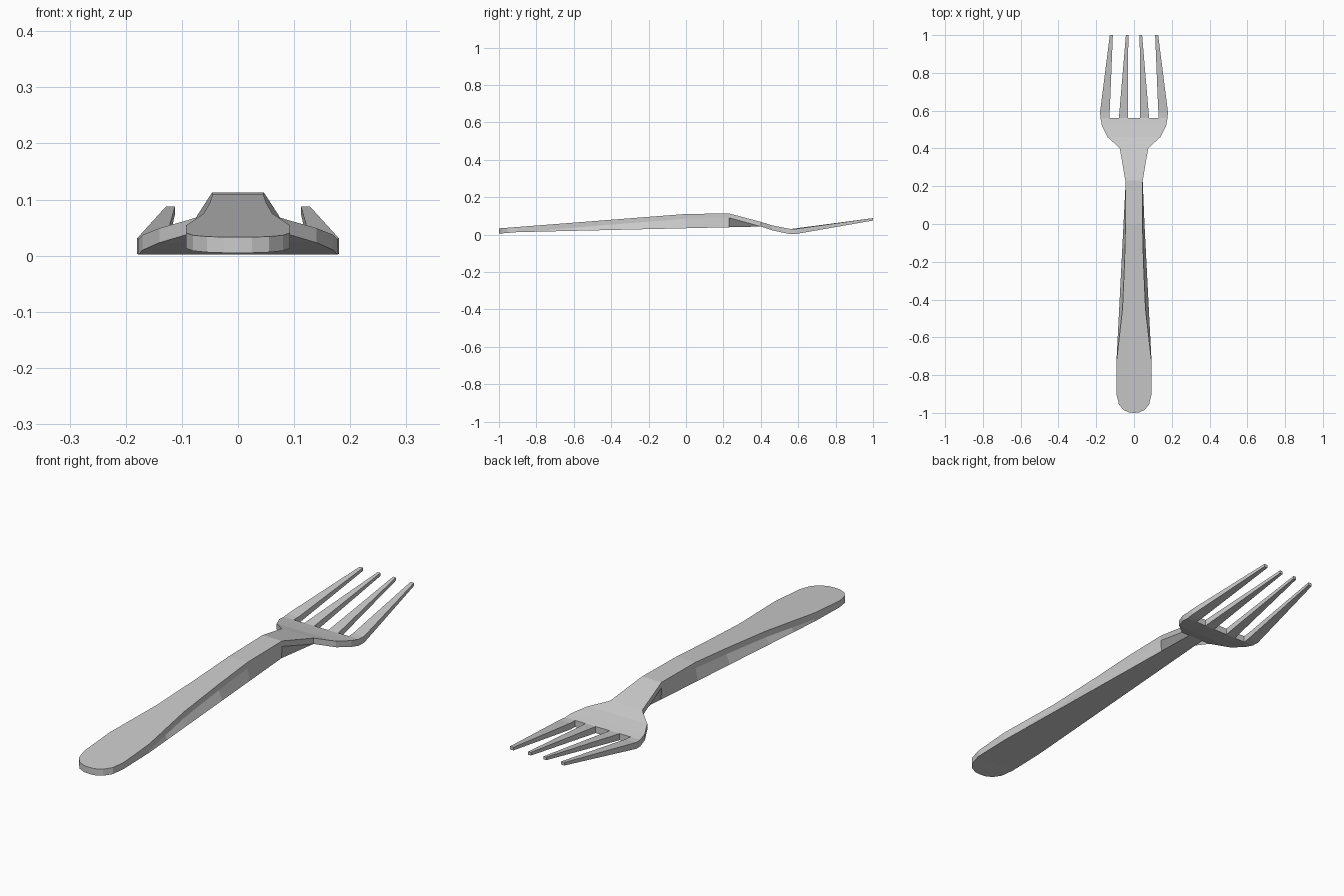
import bpy, bmesh

if "Cube" in bpy.data.objects:
    bpy.data.objects.remove(bpy.data.objects["Cube"])

# Side profile: y, top z, bottom z
PROFILE = [(-1, .033, .005), (0, .110, .085), (.23, .113, .09), (.40, .068, .043),
           (.47, .046, .02), (.57, .028, 0), (1, .088, .075)]
# Handle and head outline: y, half width
BODY = [(-.998, .025), (-.985, .055), (-.955, .080), (-.90, .093), (-.73, .093),
        (-.60, .078), (-.45, .061), (-.20, .050), (0, .045), (.23, .046),
        (.40, .075), (.415, .090), (.46, .140), (.52, .170), (.56, .177)]
# Tines: y, inner x, outer x
OUTER_TINE = [(.56, .130, .177), (.59, .129, .180), (.63, .127, .175), (1, .112, .128)]
INNER_TINE = [(.56, .033, .080), (1, .030, .043)]
KEEL_START, KEEL_END = -.90, .40


def height(y, col):
    """Interpolate the side profile."""
    for a, b in zip(PROFILE, PROFILE[1:]):
        if y <= b[0]:
            t = (y - a[0]) / (b[0] - a[0])
            return a[col] + t * (b[col] - a[col])
    return PROFILE[-1][col]


def finish(bm, name):
    bmesh.ops.remove_doubles(bm, verts=bm.verts, dist=1e-5)
    bmesh.ops.recalc_face_normals(bm, faces=bm.faces)
    mesh = bpy.data.meshes.new(name)
    bm.to_mesh(mesh)
    bm.free()
    ob = bpy.data.objects.new(name, mesh)
    bpy.context.collection.objects.link(ob)
    return ob


def top_face(bm, pts):
    bm.faces.new([bm.verts.new((x, y, height(y, 1))) for x, y in pts])


# Fork blank: handle, head and four tines as one bent plate
bm = bmesh.new()
top_face(bm, [(-.025, -.998), (0, -1), (.025, -.998)])
for (y0, w0), (y1, w1) in zip(BODY, BODY[1:]):
    far = [(w1, y1), (-w1, y1)]
    if y1 == .56:
        xs = [.177, .130, .080, .033]
        far = [(x, y1) for x in xs + [-x for x in reversed(xs)]]
    top_face(bm, [(-w0, y0), (w0, y0)] + far)
for tine in (OUTER_TINE, INNER_TINE):
    for (y0, a0, b0), (y1, a1, b1) in zip(tine, tine[1:]):
        top_face(bm, [(a0, y0), (b0, y0), (b1, y1), (a1, y1)])
        top_face(bm, [(-b0, y0), (-a0, y0), (-a1, y1), (-b1, y1)])
bmesh.ops.remove_doubles(bm, verts=bm.verts, dist=1e-5)
bmesh.ops.recalc_face_normals(bm, faces=bm.faces)
top = bm.faces[:]
ext = bmesh.ops.extrude_face_region(bm, geom=top, use_keep_orig=True)
lower = [g for g in ext["geom"] if isinstance(g, bmesh.types.BMVert)]
for v in lower:
    v.co.z = height(v.co.y, 2)
# Open the underside where the straight keel covers it
low = set(lower)
covered = [f for f in bm.faces if all(v in low for v in f.verts)
           and all(KEEL_START - .001 <= v.co.y <= KEEL_END + .001 for v in f.verts)]
bmesh.ops.delete(bm, geom=covered, context='FACES')
finish(bm, "fork")

# Straight keel under the bowed handle
bm = bmesh.new()
rows = []
for y, w in BODY:
    if KEEL_START <= y <= KEEL_END:
        t = (y - KEEL_START) / (KEEL_END - KEEL_START)
        kw = .093 - .058 * max(0, (y + .73) / 1.13)
        kz = .013 + .030 * t
        z = height(y, 2)
        rows.append([bm.verts.new(p) for p in
                     ((-w, y, z), (-kw, y, kz), (kw, y, kz), (w, y, z))])
for a, b in zip(rows, rows[1:]):
    for i in range(3):
        bm.faces.new((a[i], a[i + 1], b[i + 1], b[i]))
finish(bm, "handle_keel")
